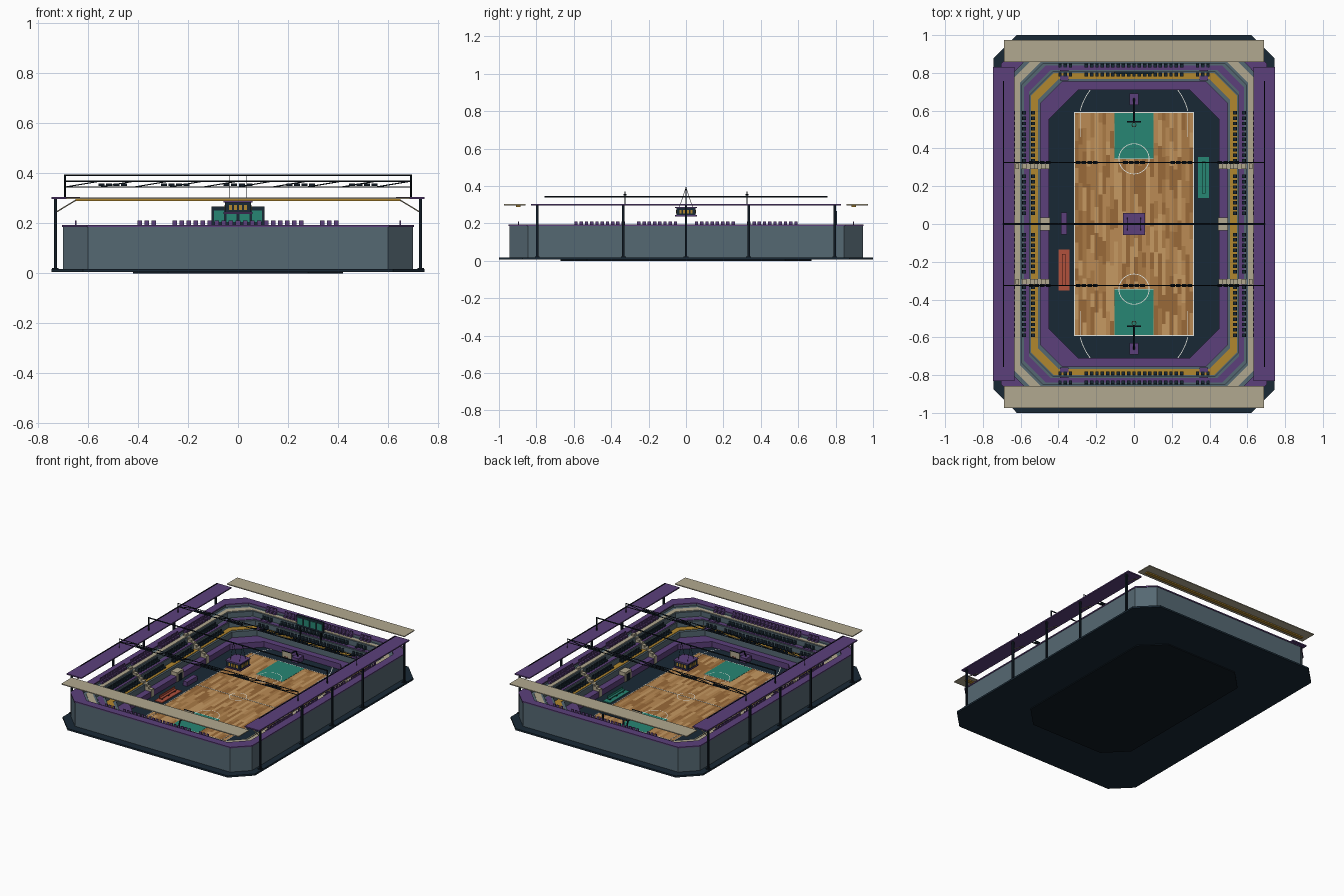
import bpy, bmesh, math, random
from mathutils import Vector

if "Cube" in bpy.data.objects:
    bpy.data.objects.remove(bpy.data.objects["Cube"])

random.seed(4)
PURPLE, GOLD, BEIGE, SLATE = '5C427A', 'B08632', 'B0A78E', '566872'
NAVY, DARK, TEAL, RED, WHITE = '1F2D38', '172028', '2C8573', 'B0523F', 'E4E4DC'
SIGNS = (-1, 1)


def material(hexcol):
    m = bpy.data.materials.get(hexcol)
    if not m:
        m = bpy.data.materials.new(hexcol)
        rgb = [(int(hexcol[i:i + 2], 16) / 255) ** 2.2 for i in (0, 2, 4)]
        m.diffuse_color = (*rgb, 1)
        m.use_nodes = True
        m.node_tree.nodes["Principled BSDF"].inputs["Base Color"].default_value = m.diffuse_color
    return m


def finish(name, bm, col):
    bmesh.ops.recalc_face_normals(bm, faces=bm.faces)
    me = bpy.data.meshes.new(name)
    bm.to_mesh(me)
    bm.free()
    me.materials.append(material(col))
    ob = bpy.data.objects.new(name, me)
    bpy.context.collection.objects.link(ob)
    return ob


def boxes(name, items, col):
    """Each item is x0, x1, y0, y1, z0, z1."""
    bm = bmesh.new()
    for x0, x1, y0, y1, z0, z1 in items:
        vs = bmesh.ops.create_cube(bm, size=1)['verts']
        for v in vs:
            v.co = ((x0 + x1) / 2 + v.co.x * (x1 - x0), (y0 + y1) / 2 + v.co.y * (y1 - y0),
                    (z0 + z1) / 2 + v.co.z * (z1 - z0))
    return finish(name, bm, col)


def both(s, a, b):
    return tuple(sorted((s * a, s * b)))


def rods(name, segs, r, col=DARK, sides=6):
    bm = bmesh.new()
    for p, q in segs:
        p, q = Vector(p), Vector(q)
        mat = Vector((0, 0, 1)).rotation_difference(q - p).to_matrix().to_4x4()
        mat.translation = (p + q) / 2
        bmesh.ops.create_cone(bm, cap_ends=True, segments=sides, radius1=r, radius2=r,
                              depth=(q - p).length, matrix=mat)
    return finish(name, bm, col)


def octagon(hx, hy, c):
    q = [(hx, hy - c), (hx - c, hy)]
    return q + [(-x, y) for x, y in reversed(q)] + [(-x, -y) for x, y in q] + [(x, -y) for x, y in reversed(q)]


def plate(name, shape, z0, z1, col):
    bm = bmesh.new()
    f = bm.faces.new([bm.verts.new((x, y, z0)) for x, y in octagon(*shape)])
    ext = bmesh.ops.extrude_face_region(bm, geom=[f])['geom']
    for v in ext:
        if isinstance(v, bmesh.types.BMVert):
            v.co.z = z1
    return finish(name, bm, col)


def ring(name, inner, outer, z0, z1, col):
    bm = bmesh.new()
    loops = [[bm.verts.new((x, y, z)) for x, y in octagon(*s)]
             for s, z in ((inner, z0), (inner, z1), (outer, z1), (outer, z0))]
    for k in range(4):
        a, b = loops[k], loops[(k + 1) % 4]
        for i in range(8):
            j = (i + 1) % 8
            bm.faces.new((a[i], a[j], b[j], b[i]))
    return finish(name, bm, col)


def arc(name, cy, r, a0, a1, z=.0245, w=.004, n=40, cx=0):
    bm = bmesh.new()
    prev = None
    for i in range(n + 1):
        a = math.radians(a0 + (a1 - a0) * i / n)
        cur = [bm.verts.new((cx + k * math.cos(a), cy + k * math.sin(a), z)) for k in (r - w / 2, r + w / 2)]
        if prev:
            bm.faces.new((prev[0], prev[1], cur[1], cur[0]))
        prev = cur
    return finish(name, bm, WHITE)


# Base plates and floor apron
plate('foundation', (.42, .67, .14), 0, .008, DARK)
plate('base_plate', (.745, 1, .125), .006, .018, NAVY)
plate('floor_apron', (.452, .712, .155), .017, .021, NAVY)

# Stepped bowl, outer wall and coping
edges = [(.45, .71, .155), (.495, .755, .115), (.55, .805, .12), (.595, .85, .115), (.655, .90, .105), (.70, .945, .10)]
tops = [.06, .10, .135, .17, .186]
names = ['front_deck', 'lower_tier', 'middle_tier', 'upper_tier', 'outer_wall']
for i, n in enumerate(names):
    ring(n, edges[i], edges[i + 1], .015, tops[i], PURPLE if i == 0 else SLATE)
ring('wall_coping', (.65, .895, .105), (.704, .949, .10), .186, .194, PURPLE)
ring('lower_tier_band', (.508, .767, .11), (.545, .80, .12), .10, .103, GOLD)
ring('middle_tier_band', (.556, .815, .115), (.582, .84, .115), .135, .138, PURPLE)
ring('upper_tier_band', (.603, .858, .11), (.632, .882, .105), .17, .173, BEIGE)

# Seat rows: a pan and a back for each seat
def seat_row(name, sx, sy, z, h, col):
    items = []
    for s in SIGNS:
        for k in range(-21, 22):
            t = k * .028
            if abs(t) > .05 and abs(abs(t) - .30) > .024:
                items += [(*both(s, sx - .012, sx + .004), t - .009, t + .009, z, z + h * .4),
                          (*both(s, sx + .004, sx + .009), t - .009, t + .009, z, z + h)]
            if abs(t) < .41 and abs(abs(t) - .295) > .03:
                items += [(t - .009, t + .009, *both(s, sy - .012, sy + .004), z, z + h * .4),
                          (t - .009, t + .009, *both(s, sy + .004, sy + .009), z, z + h)]
    boxes(name, items, col)


seat_row('lower_seats', .537, .793, .102, .024, NAVY)
seat_row('middle_seats', .584, .84, .137, .024, NAVY)
seat_row('upper_seats', .642, .888, .171, .04, PURPLE)

# Side stairs, end landings and tunnel portals
boxes('side_stairs', [(*both(s, .448 + .02 * k, .468 + .02 * k), y - .014, y + .014, .02, .075 + .0135 * k)
                      for s in SIGNS for y in (-.305, .305) for k in range(9)], BEIGE)
boxes('end_landings', [(x - .022, x + .022, *both(s, y, y + .025), .06, z) for s in SIGNS
                       for x in (-.37, .37) for y, z in ((.76, .11), (.81, .145))], PURPLE)
boxes('portal_frames', [(*both(s, .446, .494), -.035, .035, .02, .085) for s in SIGNS], BEIGE)
boxes('portal_openings', [(*both(s, .444, .448), -.022, .022, .021, .07) for s in SIGNS], DARK)

# Wooden court planks in four tones
tones = ['B98A55', 'A97A48', '98693B', 'C59862']
planks = {c: [] for c in tones}
cols, w = 30, .63 / 30
for i in range(cols):
    y = -.59
    while y < .589:
        y1 = min(.59, y + random.uniform(.06, .16))
        planks[random.choice(tones)].append((-.315 + i * w, -.315 + (i + 1) * w, y, y1, .02, .023))
        y = y1
for i, c in enumerate(tones):
    boxes('court_planks_%d' % i, planks[c], c)

# Painted keys and court lines
boxes('painted_keys', [(-.102, .102, *both(s, .345, .59), .022, .024) for s in SIGNS], TEAL)
lines = [(-.315, .315, -.002, .002)]
for s in SIGNS:
    lines += [(-.317, .317, *both(s, .588, .592)), (*both(s, .313, .317), -.59, .59),
              (-.102, .102, *both(s, .343, .347))]
    lines += [(t * .285 - .002, t * .285 + .002, *both(s, .46, .59)) for t in SIGNS]
    arc('free_throw_circle', s * .345, .08, 0, 360)
    arc('three_point_arc', s * .53, .293, s * 13.5, s * 166.5)
arc('center_circle', 0, .056, 0, 360)
boxes('court_lines', [(*l, .0225, .0243) for l in lines], WHITE)

# Hoops: padded stand, arm, backboard and rim
for s in SIGNS:
    boxes('hoop_stand', [(-.025, .025, *both(s, .63, .69), .021, .055)], PURPLE)
    rods('hoop_arm', [((0, s * .665, .05), (0, s * .64, .10)), ((0, s * .64, .10), (0, s * .542, .105))], .005)
    boxes('backboard', [(-.037, .037, *both(s, .538, .543), .088, .132)], BEIGE)
    boxes('backboard_frame', [(-.038, .038, *both(s, .537, .544), z, z + .003) for z in (.087, .13)], DARK)
    bpy.ops.mesh.primitive_torus_add(major_radius=.011, minor_radius=.0015, major_segments=16,
                                     minor_segments=6, location=(0, s * .525, .098))
    rim = bpy.context.object
    rim.name = 'hoop_rim'
    rim.data.materials.append(material(RED))

# Team benches and scorer table
for name, x, y, col in (('home_bench', .367, .247, TEAL), ('away_bench', -.37, -.243, RED)):
    s = 1 if x > 0 else -1
    boxes(name + '_mat', [(x - .029, x + .029, y - .109, y + .109, .02, .026)], col)
    boxes(name, [(x - .008, x + .008, y - .085, y + .085, .034, .04),
                 (*both(s, abs(x) + .008, abs(x) + .012), y - .085, y + .085, .034, .056)], col)
    boxes(name + '_legs', [(x - .006, x + .006, y + d - .003, y + d + .003, .025, .035) for d in (-.07, 0, .07)], DARK)
boxes('scorer_table', [(-.387, -.355, -.055, .06, .02, .052)], PURPLE)

# Center hung scoreboard and cables
boxes('scoreboard_body', [(-.052, .052, -.052, .052, .242, .284)], NAVY)
boxes('scoreboard_caps', [(-.058, .058, -.058, .058, z, z + .007) for z in (.237, .282)], PURPLE)
digits = []
for s in SIGNS:
    for t in (-.03, -.01, .01, .03):
        digits += [(t - .006, t + .006, *both(s, .05, .054), .252, .273),
                   (*both(s, .05, .054), t - .006, t + .006, .252, .273)]
boxes('scoreboard_panels', digits, GOLD)
rods('scoreboard_cables', [((x, y, .286), (x, 0, .392)) for x in (-.035, .035) for y in (-.035, .035)], .0012)

# End wall scoreboard
boxes('end_scoreboard', [(-.105, .105, .797, .808, .19, .266)], NAVY)
boxes('end_scoreboard_posts', [(x - .004, x + .004, .80, .808, .10, .20) for x in (-.08, .08)], DARK)
boxes('end_scoreboard_panels', [(x - .02, x + .02, .794, .798, .205, .25) for x in (-.075, -.026, .026, .075)], TEAL)

# Roof canopies with edge beams
boxes('side_canopies', [(*both(s, .632, .746), -.83, .83, .296, .304) for s in SIGNS], PURPLE)
boxes('end_canopies', [(-.687, .687, *both(s, .858, .973), .297, .303) for s in SIGNS], BEIGE)
boxes('end_canopy_beams', [(-.65, .65, *both(s, .885, .91), .289, .298) for s in SIGNS], GOLD)

# Columns, feet and braces
posts = [(s * .73, y) for s in SIGNS for y in (-.795, -.335, 0, .335, .795)]
boxes('columns', [(x - .006, x + .006, y - .006, y + .006, .012, .298) for x, y in posts], DARK)
boxes('column_feet', [(x - .013, x + .013, y - .013, y + .013, .01, .022) for x, y in posts], DARK)
rods('column_braces', [((x, y, .243), (x * .88, y, .296)) for x, y in posts], .003, BEIGE)

# Roof trusses, center beam and long rails
segs = []
for y in (-.325, .325):
    segs += [((-.692, y, z), (.692, y, z)) for z in (.345, .368)]
    segs += [((s * .692, y, .30), (s * .692, y, .37)) for s in SIGNS]
    for k in range(10):
        x = -.69 + k * .138
        segs.append(((x, y, .345), (x + .138, y, .368)))
rods('light_trusses', segs, .0025)
rods('center_beam', [((-.692, 0, .392), (.692, 0, .392))] +
     [((s * .692, 0, .30), (s * .692, 0, .394)) for s in SIGNS], .004)
rods('roof_rails', [((s * .69, -.757, .343), (s * .69, .757, .343)) for s in SIGNS], .003)
boxes('floodlights', [(x + d - .012, x + d + .012, y - .008, y + .008, .349, .358) for y in (-.325, .325)
                      for x in (-.5, -.25, 0, .25, .5) for d in (-.045, -.015, .015, .045)], DARK)
